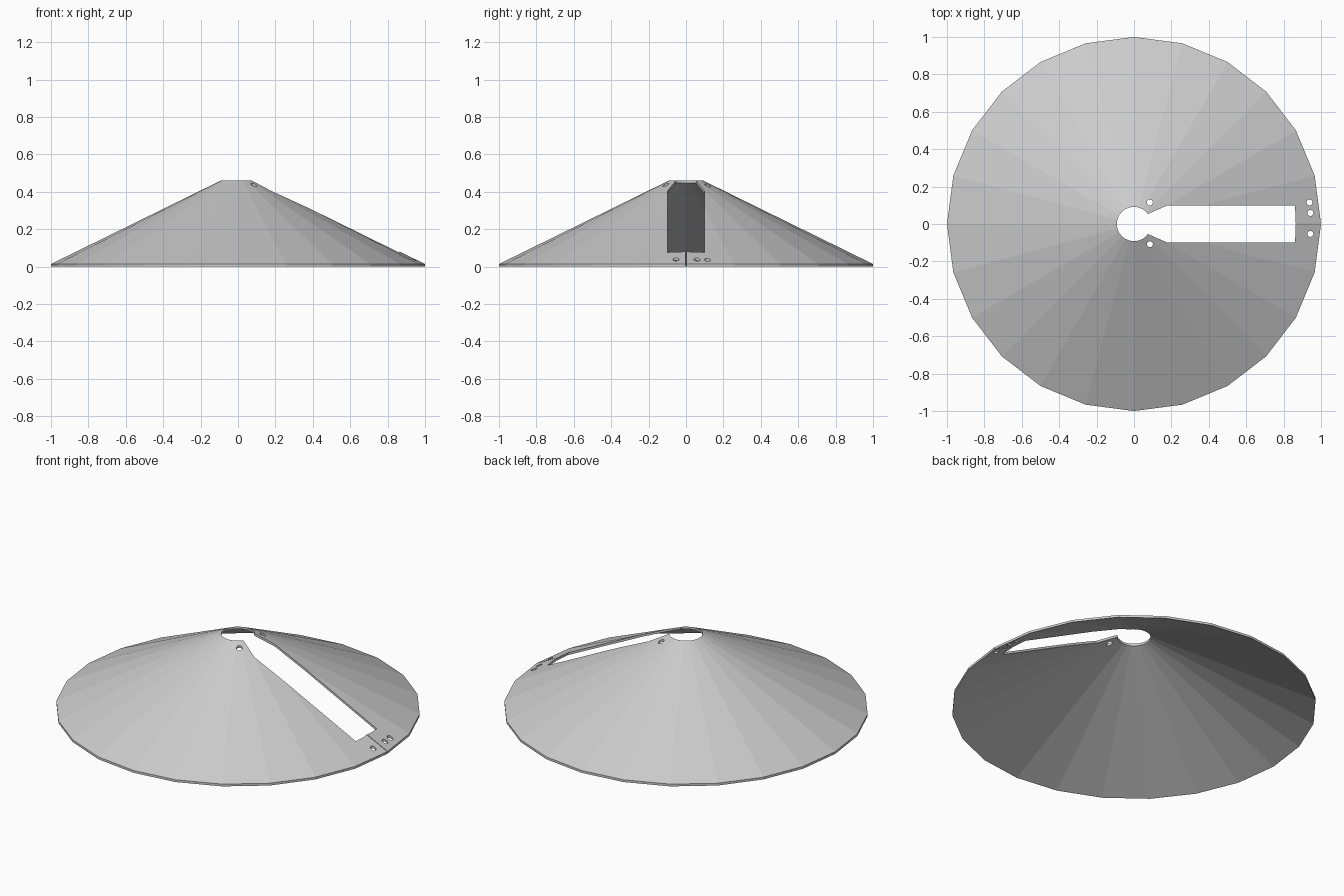
import bpy, bmesh, math

cube = bpy.data.objects.get("Cube")
if cube:
    bpy.data.objects.remove(cube, do_unlink=True)

grey = bpy.data.materials.new("light grey")
grey.use_nodes = True
colour = (0.6, 0.6, 0.6, 1)
grey.diffuse_color = colour
grey.node_tree.nodes["Principled BSDF"].inputs["Base Color"].default_value = colour


def make_object(name, bm):
    bmesh.ops.recalc_face_normals(bm, faces=bm.faces)
    mesh = bpy.data.meshes.new(name)
    bm.to_mesh(mesh)
    bm.free()
    mesh.materials.append(grey)
    obj = bpy.data.objects.new(name, mesh)
    bpy.context.collection.objects.link(obj)
    return obj


# Thin conical sheet: a four-point section turned around z
SIDES = 24
section = [(1, 0), (1, 0.014), (0.092, 0.46), (0.092, 0.446)]
bm = bmesh.new()
rings = []
for i in range(SIDES):
    a = 2 * math.pi * i / SIDES
    rings.append([bm.verts.new((r * math.cos(a), r * math.sin(a), z)) for r, z in section])
for i in range(SIDES):
    p, q = rings[i], rings[(i + 1) % SIDES]
    for j in range(4):
        k = (j + 1) % 4
        bm.faces.new((p[j], q[j], q[k], p[k]))
cone = make_object("cone_shell", bm)


def cut(name, outline):
    """Cut a vertical prism with the given outline through the shell."""
    bm = bmesh.new()
    face = bm.faces.new([bm.verts.new((x, y, -0.2)) for x, y in outline])
    ext = bmesh.ops.extrude_face_region(bm, geom=[face])
    for v in ext["geom"]:
        if isinstance(v, bmesh.types.BMVert):
            v.co.z = 0.8
    cutter = make_object(name, bm)
    cutter.hide_render = True
    mod = cone.modifiers.new(name, 'BOOLEAN')
    mod.operation = 'DIFFERENCE'
    mod.solver = 'EXACT'
    mod.object = cutter
    bpy.context.view_layer.objects.active = cone
    bpy.ops.object.modifier_apply(modifier=name)
    bpy.data.objects.remove(cutter, do_unlink=True)


# Long slot with a narrowed neck and a slightly bowed outer end
half = [(0.03, 0.034), (0.077, 0.055), (0.18, 0.1), (0.859, 0.1), (0.864, 0.05)]
cut("slot_cutter", [(x, -y) for x, y in half] + half[::-1])

# Hairline seam from the slot to the rim
cut("seam_cutter", [(0.8, -0.002), (1.1, -0.002), (1.1, 0.002), (0.8, 0.002)])

# Fastener holes beside the neck and at the rim
holes = [(0.085, 0.115), (0.085, -0.108), (0.938, 0.115), (0.943, 0.059), (0.943, -0.053)]
for n, (cx, cy) in enumerate(holes):
    cut(f"hole_cutter_{n}", [(cx + 0.016 * math.cos(math.tau * i / 16),
                              cy + 0.016 * math.sin(math.tau * i / 16)) for i in range(16)])
